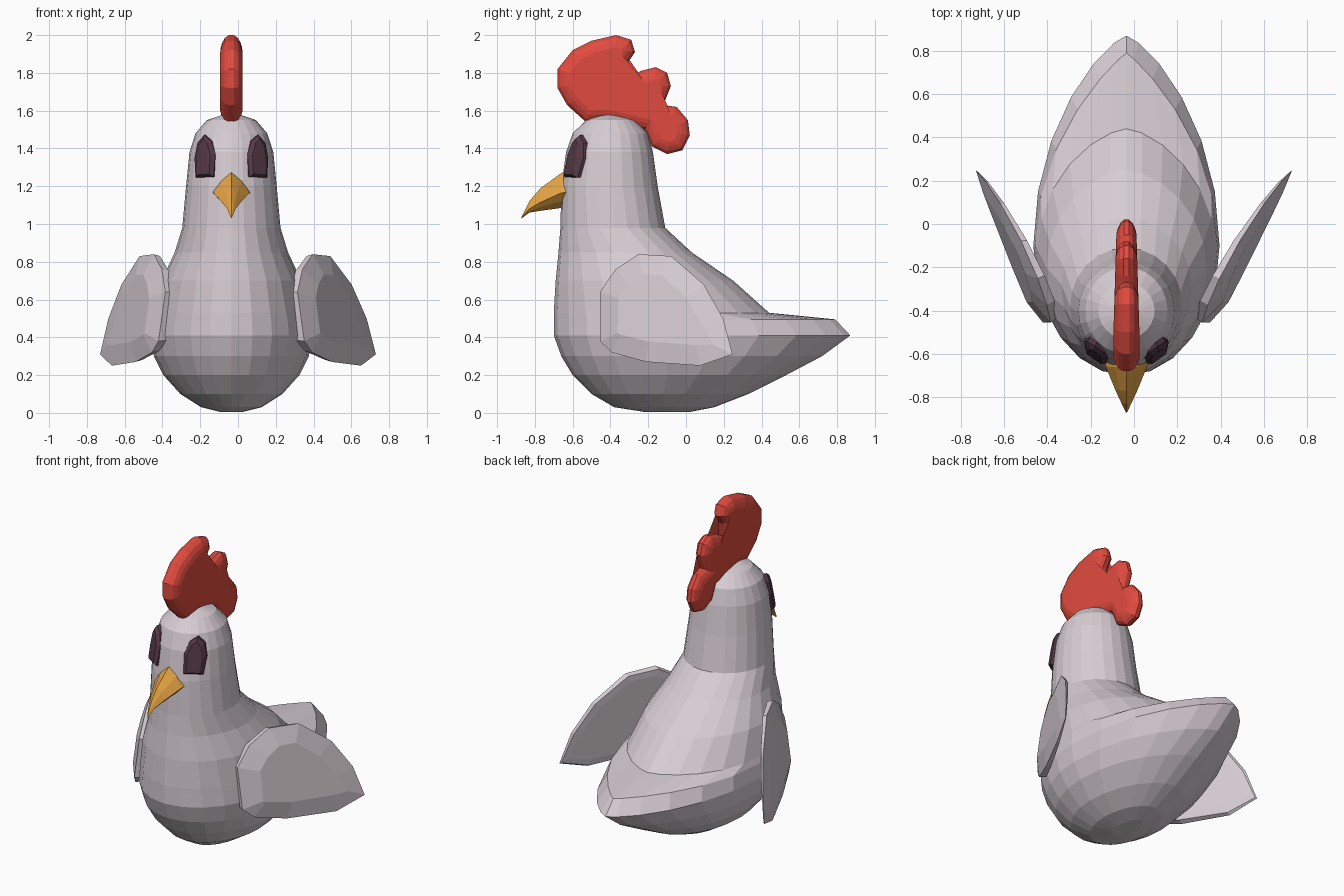
import bpy, bmesh
from math import sin, cos, pi, sqrt
from mathutils import Vector

if "Cube" in bpy.data.objects:
    bpy.data.objects.remove(bpy.data.objects["Cube"])

CX = -0.035  # centre line of the bird


def material(name, col):
    m = bpy.data.materials.new(name)
    m.diffuse_color = (*col, 1)
    m.use_nodes = True
    m.node_tree.nodes["Principled BSDF"].inputs["Base Color"].default_value = m.diffuse_color
    return m


def loft(name, rings, mat):
    """Skin a list of equal-length vertex rings and cap both ends."""
    bm = bmesh.new()
    loops = [[bm.verts.new(p) for p in r] for r in rings]
    n = len(loops[0])
    for a, b in zip(loops, loops[1:]):
        for i in range(n):
            j = (i + 1) % n
            bm.faces.new((a[i], a[j], b[j], b[i]))
    caps = [bm.faces.new(loops[0]), bm.faces.new(loops[-1])]
    bmesh.ops.triangulate(bm, faces=caps)
    bmesh.ops.recalc_face_normals(bm, faces=bm.faces)
    me = bpy.data.meshes.new(name)
    bm.to_mesh(me)
    bm.free()
    me.materials.append(mat)
    ob = bpy.data.objects.new(name, me)
    bpy.context.collection.objects.link(ob)
    return ob


def inset(outline, d):
    """Move a clockwise outline inward by d along its corner normals."""
    out = []
    n = len(outline)
    for i in range(n):
        p, q, r = (Vector(outline[k % n]) for k in (i - 1, i, i + 1))
        t = ((q - p).normalized() + (r - q).normalized()).normalized()
        out.append(q + Vector((t.y, -t.x)) * d)
    return out


def slab(name, outline, steps, place, mat):
    """Pillow-like slab: each step is (inset, depth), placed by a function."""
    loft(name, [[place(u, v, d) for u, v in inset(outline, i)] for i, d in steps], mat)


white = material("feather", (0.68, 0.61, 0.65))
red = material("comb_red", (0.75, 0.07, 0.05))
orange = material("beak_orange", (0.8, 0.38, 0.06))
dark = material("eye_dark", (0.09, 0.04, 0.06))

# Body, neck and head: horizontal teardrop rings
# (z, front y, widest y, back y, half width, tail taper)
body = [
    (0.005, -.22, -.12, .02, .06, 1), (.03, -.38, -.12, .15, .16, 1),
    (.10, -.50, -.12, .33, .27, 1.1), (.20, -.60, -.10, .53, .36, 1.2),
    (.30, -.66, -.10, .72, .41, 1.4), (.41, -.70, -.10, .87, .43, 1.5),
    (.495, -.70, -.10, .79, .42, 1.8), (.53, -.70, -.12, .44, .41, 1.3),
    (.70, -.69, -.20, .25, .37, 1.2), (.85, -.675, -.28, .03, .30, 1.1),
    (.98, -.665, -.38, -.11, .26, 1), (1.20, -.66, -.40, -.15, .24, 1),
    (1.38, -.635, -.40, -.175, .222, 1), (1.48, -.60, -.40, -.20, .19, 1),
    (1.55, -.53, -.40, -.27, .13, 1), (1.58, -.45, -.41, -.37, .04, 1),
]
rings = []
for z, yf, ym, yb, w, p in body:
    ring = []
    for k in range(24):
        c, s = cos(2 * pi * k / 24), sin(2 * pi * k / 24)
        e = p if s > 0 else 1
        x = w * abs(c) ** e * (1 if c > 0 else -1)
        ring.append((CX + x, ym + s * ((yb - ym) if s > 0 else (ym - yf)), z))
    rings.append(ring)
loft("body", rings, white)

# Wings: tilted slabs, outline in (y, z)
wing = [(-.44, .38), (-.44, .64), (-.36, .76), (-.24, .84), (-.07, .83), (.10, .68),
        (.20, .50), (.25, .31), (.08, .25), (-.20, .27), (-.38, .32)]
for side, name in ((1, "wing_right"), (-1, "wing_left")):
    def place_wing(y, z, d, side=side):
        d *= 1 - .8 * (y + .44) / .69
        x = .46 + .6 * (y + .07) + .14 * (.83 - z) + d
        if side < 0:
            x += .07 * (.25 - y) / .69
        return (side * min(x, .73), y - .3 * d, z)
    slab(name, wing, [(.05, 0), (.01, .005), (0, .05), (.11, .09)], place_wing, white)

# Comb: three rounded lobes, outline in (y, z)
comb = [(-.42, 1.54), (-.53, 1.54), (-.63, 1.63), (-.68, 1.72), (-.68, 1.82), (-.60, 1.92),
        (-.50, 1.97), (-.37, 2.0), (-.29, 1.975), (-.27, 1.91), (-.31, 1.85), (-.33, 1.76),
        (-.24, 1.81), (-.16, 1.83), (-.10, 1.80), (-.08, 1.73), (-.12, 1.63), (-.05, 1.62),
        (.01, 1.55), (.02, 1.47), (-.02, 1.39), (-.10, 1.37), (-.18, 1.41), (-.22, 1.50)]
half = [(0, .015), (.015, .037), (.04, .052), (.065, .06)]
slab("comb", comb, [(i, -d) for i, d in reversed(half)] + half,
     lambda y, z, d: (CX + d * (1 - .25 * max(0, (y + .5) / .5)), y, z), red)

# Eyes: patches wrapped round the head, outline in (distance from centre, z)
eye = [(.09, 1.25), (.08, 1.37), (.10, 1.44), (.14, 1.47), (.175, 1.43),
       (.19, 1.35), (.185, 1.245)]
for side, name in ((1, "eye_right"), (-1, "eye_left")):
    def place_eye(u, z, d, side=side):
        y = -.41 - .24 * sqrt(1 - (u / .24) ** 2) + .23 * (z - 1.25)
        return (CX + side * (u + d * .5), y - d, z)
    slab(name, eye, [(0, -.04), (0, .01), (.02, .025)], place_eye, dark)

# Beak: hooked cone, rings of (y, half width, top z, side z, bottom z)
rings = []
for y, w, zt, zs, zb in ((-.60, .105, 1.29, 1.17, 1.09), (-.66, .095, 1.27, 1.165, 1.085),
                         (-.77, .05, 1.19, 1.115, 1.07), (-.83, .022, 1.12, 1.08, 1.06),
                         (-.87, .003, 1.04, 1.035, 1.03)):
    ring = []
    for k in range(8):
        c, s = cos(pi * k / 4), sin(pi * k / 4)
        f = .8 if k % 2 else 1
        ring.append((CX + w * c * f, y, zs + s * f * ((zt - zs) if s > 0 else (zs - zb))))
    rings.append(ring)
loft("beak", rings, orange)
